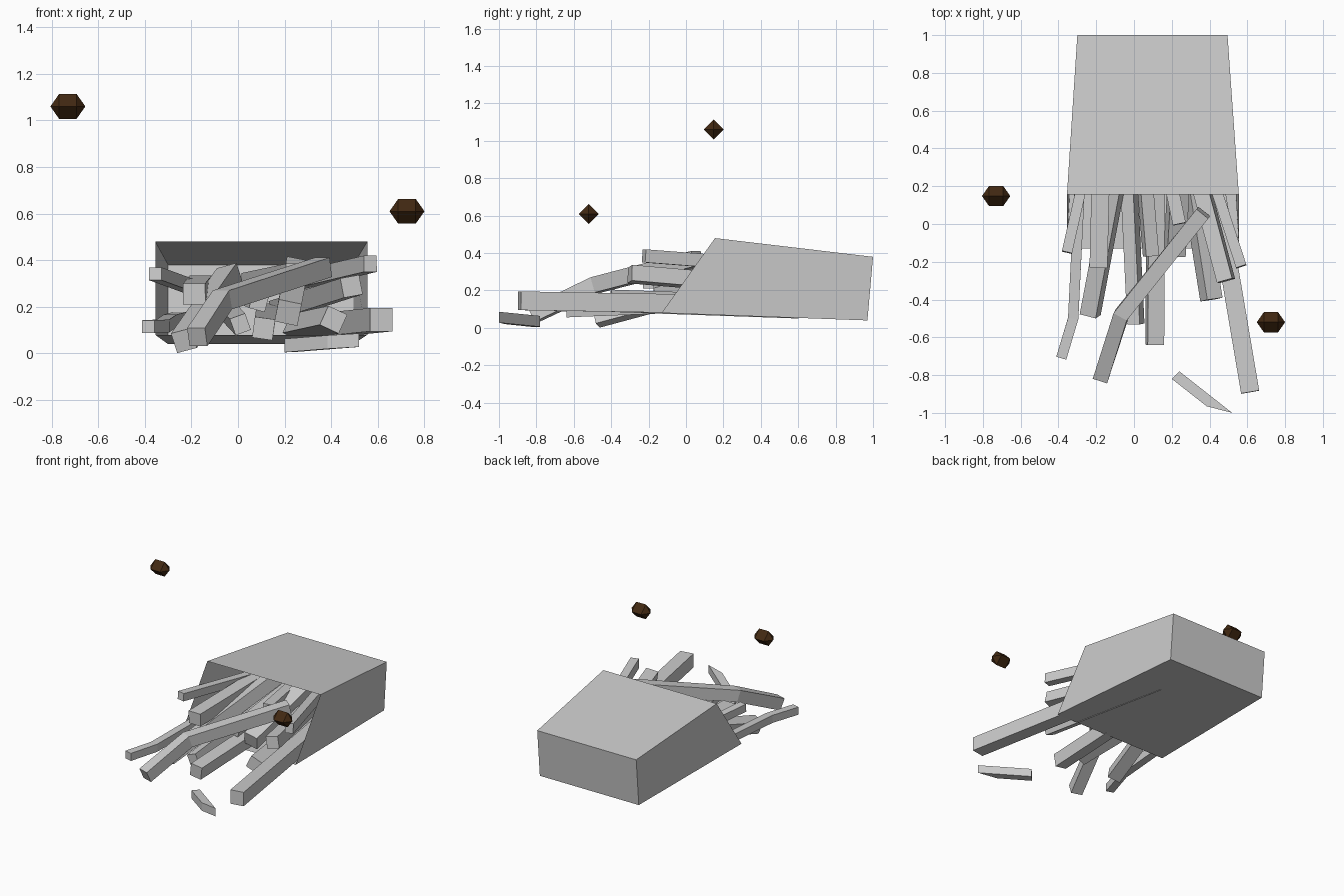
import bpy, bmesh, math
from mathutils import Vector, Matrix

if "Cube" in bpy.data.objects:
    bpy.data.objects.remove(bpy.data.objects["Cube"])


def material(name, rgb):
    m = bpy.data.materials.new(name)
    m.diffuse_color = (*rgb, 1)
    m.use_nodes = True
    m.node_tree.nodes["Principled BSDF"].inputs["Base Color"].default_value = m.diffuse_color
    return m


GREY = material("light grey", (0.6, 0.6, 0.6))
BROWN = material("dark brown", (0.055, 0.022, 0.006))


def add_object(name, bm, mat, fix_normals=True):
    if fix_normals:
        bmesh.ops.recalc_face_normals(bm, faces=bm.faces)
    me = bpy.data.meshes.new(name)
    bm.to_mesh(me)
    bm.free()
    me.materials.append(mat)
    ob = bpy.data.objects.new(name, me)
    bpy.context.collection.objects.link(ob)
    return ob


def loft(name, rings, mat, caps=(True, True)):
    """Joins equal rings of points into one skin."""
    bm = bmesh.new()
    rv = [[bm.verts.new(p) for p in r] for r in rings]
    n = len(rv[0])
    for a, b in zip(rv, rv[1:]):
        for i in range(n):
            bm.faces.new((a[i], a[(i + 1) % n], b[(i + 1) % n], b[i]))
    if caps[0]:
        bm.faces.new(rv[0][::-1])
    if caps[1]:
        bm.faces.new(rv[-1])
    return add_object(name, bm, mat)


def fry(name, path, w, h, roll=0):
    """Square stick along a straight or bent path."""
    pts = [Vector(p) for p in path]
    rings = []
    for i, p in enumerate(pts):
        t = Vector((0, 0, 0))
        if i > 0:
            t += (p - pts[i - 1]).normalized()
        if i < len(pts) - 1:
            t += (pts[i + 1] - p).normalized()
        t.normalize()
        side = t.cross(Vector((0, 0, 1))).normalized()
        up = side.cross(t)
        rot = Matrix.Rotation(math.radians(roll), 3, t)
        side, up = rot @ side * w / 2, rot @ up * h / 2
        rings.append([p - side - up, p + side - up, p + side + up, p - side + up])
    return loft(name, rings, GREY)


# Open carton lying on its back, with a slanted mouth
mouth = [(-.355, -.13, .08), (.555, -.13, .08), (.555, .155, .48), (-.355, .155, .48)]
back = [(-.30, .97, .04), (.495, .97, .04), (.495, 1.0, .38), (-.30, 1.0, .38)]
loft("carton", [mouth, back], GREY, caps=(False, True))

# Fries: path, width, height, roll
fries = {
    "left_upper_fry": ([(-.355, -.15, .342), (-.13, .85, .26)], .055, .055, 0),
    "left_bent_fry": ([(-.385, -.71, .115), (-.322, -.50, .118), (-.29, .15, .14),
                       (-.25, .9, .15)], .055, .055, 0),
    "left_square_fry": ([(-.188, -.23, .255), (-.16, .9, .29)], .095, .09, 0),
    "left_sloping_fry": ([(-.232, -.48, .055), (-.035, .56, .335)], .09, .09, -15),
    "top_bent_fry": ([(-.175, -.815, .07), (-.067, -.48, .23), (.367, .06, .37)], .08, .085, 0),
    "right_long_fry": ([(.615, -.89, .145), (.32, .85, .115)], .097, .1, 0),
    "right_upper_fry": ([(.568, -.225, .385), (.25, .75, .31)], .057, .07, 0),
    "right_middle_fry": ([(.487, -.30, .288), (.18, .85, .19)], .085, .085, -10),
    "right_lower_fry": ([(.41, -.40, .145), (.25, .6, .11)], .09, .09, 25),
    "centre_long_fry": ([(.11, -.64, .107), (.12, .9, .17)], .088, .09, 8),
    "centre_left_fry": ([(.01, -.53, .125), (-.06, .9, .2)], .07, .075, -20),
    "centre_tilted_fry": ([(.215, -.16, .175), (.25, .45, .36)], .1, .1, 12),
    "centre_back_fry": ([(.09, -.17, .22), (0, .9, .26)], .07, .07, 15),
    "upper_back_fry": ([(.24, .0, .35), (.05, .9, .31)], .07, .07, 0),
}
for name, (path, w, h, roll) in fries.items():
    fry(name, path, w, h, roll)

# Broken crumb in front of the pile
outline = [(.2, -.82, .005), (.385, -.965, .02), (.52, -1.0, .028), (.24, -.78, .006)]
loft("fry_crumb", [outline, [(x, y, z + .058) for x, y, z in outline]], GREY)

# Flies: four-sided beads pointed at both ends
for i, c in enumerate([(-.73, .148, 1.06), (.725, -.52, .61)]):
    bm = bmesh.new()
    bmesh.ops.create_uvsphere(bm, u_segments=4, v_segments=3, radius=.075)
    bmesh.ops.scale(bm, vec=(.82, .82, 1), verts=bm.verts)
    bmesh.ops.rotate(bm, cent=(0, 0, 0), matrix=Matrix.Rotation(math.pi / 2, 3, 'Y'), verts=bm.verts)
    bmesh.ops.translate(bm, vec=c, verts=bm.verts)
    add_object(f"fly_{i + 1}", bm, BROWN)
